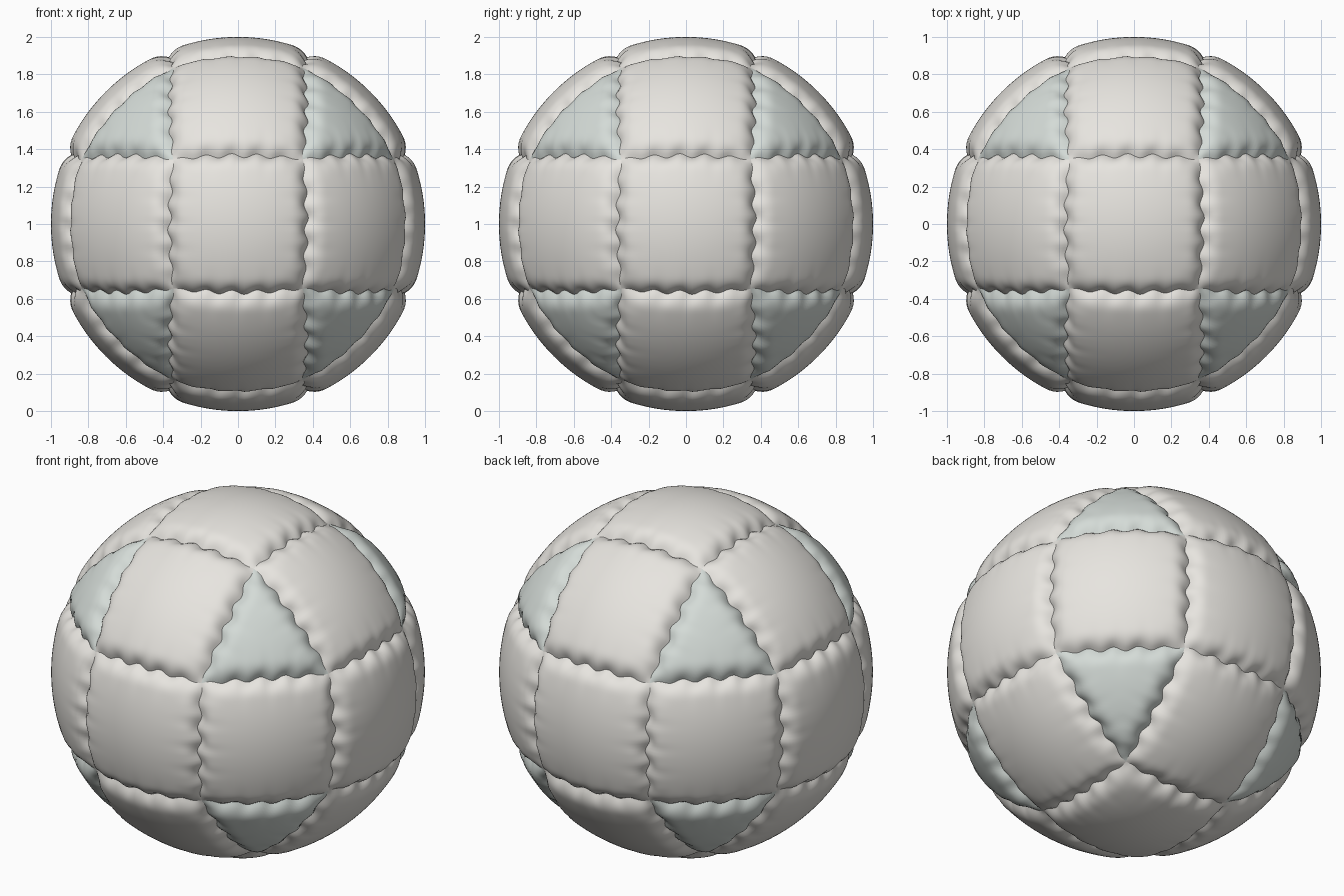
import bpy, bmesh, math
from itertools import permutations, product
from mathutils import Vector

if "Cube" in bpy.data.objects:
    bpy.data.objects.remove(bpy.data.objects["Cube"])

N = 46            # grid steps per panel side
PUFF = 0.11       # width of the rounded panel border
DEPTH = 0.045     # seam depth below the unit sphere
WAVE = 0.013      # sideways seam ripple
CENTRE = Vector((0, 0, 1))

# Panel layout: 18 squares and 8 triangles on a sphere
layout = bmesh.new()
for p in sorted(set(permutations((1, 1, 1 + math.sqrt(2)))), reverse=True):
    for s in product((1, -1), repeat=3):
        layout.verts.new(Vector([a * b for a, b in zip(p, s)]).normalized())
bmesh.ops.convex_hull(layout, input=layout.verts[:])
bmesh.ops.dissolve_limit(layout, angle_limit=0.02, verts=layout.verts[:], edges=layout.edges[:])
bmesh.ops.recalc_face_normals(layout, faces=layout.faces[:])
layout.verts.index_update()


def seam_data(face):
    """Inward normal, shared direction, start and span of each border seam."""
    mid, seams = face.calc_center_median(), []
    for e in face.edges:
        a, b = sorted(e.verts, key=lambda v: v.index)
        n = a.co.cross(b.co).normalized()
        seams.append((n if n.dot(mid) > 0 else -n, n, a.co.copy(), b.co - a.co))
    return seams


def puff(p, seams, corners):
    """Push a panel point out to a pillow shape with puckered seams."""
    p = p.normalized()
    ds = [max(p.dot(s[0]), 1e-7) for s in seams]
    total = sum(1 / d for d in ds)
    near = min((p - c).length for c in corners)
    depth = DEPTH * (0.72 + 0.28 * min(1, near / 0.2))
    full, shift, wrinkle = 1, Vector(), 0
    for d, (_, n, a, ab) in zip(ds, seams):
        full *= 1 - max(0, 1 - d / PUFF) ** 2.6
        t = min(1, max(0, (p - a).dot(ab) / ab.length_squared))
        w = (1 / d) / total * math.sqrt(max(0, math.sin(math.pi * t)))
        phase = 10 * math.pi * t
        shift += n * WAVE * math.sin(phase) * w * math.exp(-(d / 0.07) ** 2)
        wrinkle += 0.004 * math.cos(phase) * w * (d / 0.04) * math.exp(1 - d / 0.04)
    r = 1 - depth * (1 - full) + min(wrinkle, 0) * 1.5
    return (p + shift).normalized() * r + CENTRE


def panel(bm, face):
    c = [v.co.copy() for v in face.verts]
    seams, grid = seam_data(face), []
    for i in range(N + 1):
        u, row = i / N, []
        count = N if len(c) == 4 else N - i
        for j in range(count + 1):
            v = j / N
            if len(c) == 4:
                p = c[0].lerp(c[1], v).lerp(c[3].lerp(c[2], v), u)
            else:
                p = c[0] * (1 - u - v) + c[1] * v + c[2] * u
            row.append(bm.verts.new(puff(p, seams, c)))
        grid.append(row)
    for lo, hi in zip(grid, grid[1:]):
        for j in range(len(lo) - 1):
            if j + 1 < len(hi):
                bm.faces.new((lo[j], lo[j + 1], hi[j + 1], hi[j]))
            else:
                bm.faces.new((lo[j], lo[j + 1], hi[j]))


def build(name, sides, colour):
    bm = bmesh.new()
    for f in layout.faces:
        if len(f.verts) == sides:
            panel(bm, f)
    for f in bm.faces:
        f.smooth = True
    mesh = bpy.data.meshes.new(name)
    bm.to_mesh(mesh)
    bm.free()
    mat = bpy.data.materials.new(name)
    mat.diffuse_color = colour
    mat.use_nodes = True
    mat.node_tree.nodes["Principled BSDF"].inputs["Base Color"].default_value = mat.diffuse_color
    mesh.materials.append(mat)
    bpy.context.collection.objects.link(bpy.data.objects.new(name, mesh))


# Padded ball cover
build("square_panels", 4, (0.80, 0.78, 0.74, 1))
build("triangle_panels", 3, (0.66, 0.71, 0.68, 1))
layout.free()
